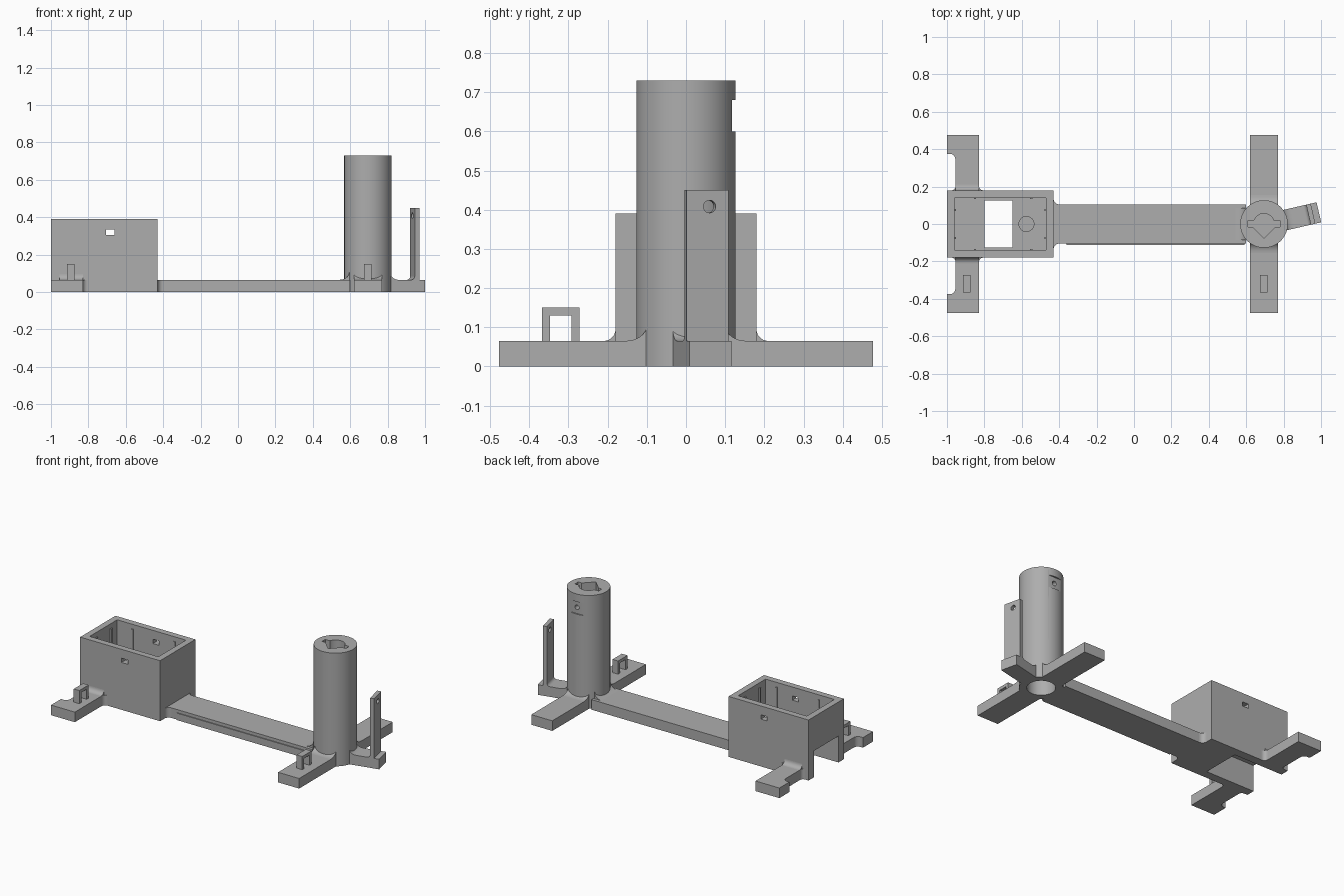
import bpy, bmesh, math
from mathutils import Vector, Matrix

if "Cube" in bpy.data.objects:
    bpy.data.objects.remove(bpy.data.objects["Cube"])

grey = bpy.data.materials.new("plain_grey")
grey.use_nodes = True
GREY = (0.42, 0.42, 0.42, 1)
grey.diffuse_color = GREY
grey.node_tree.nodes["Principled BSDF"].inputs["Base Color"].default_value = GREY


def prism(name, outline, sweep):
    """Solid made by sweeping a closed 3D outline along a vector."""
    bm = bmesh.new()
    low = [bm.verts.new(p) for p in outline]
    high = [bm.verts.new(Vector(p) + Vector(sweep)) for p in outline]
    bm.faces.new(low)
    bm.faces.new(high)
    for i in range(len(low)):
        j = (i + 1) % len(low)
        bm.faces.new((low[i], low[j], high[j], high[i]))
    bmesh.ops.recalc_face_normals(bm, faces=bm.faces)
    mesh = bpy.data.meshes.new(name)
    bm.to_mesh(mesh)
    bm.free()
    mesh.materials.append(grey)
    ob = bpy.data.objects.new(name, mesh)
    bpy.context.collection.objects.link(ob)
    return ob


def box(name, x, y, z):
    pts = [(x[0], y[0], z[0]), (x[1], y[0], z[0]), (x[1], y[1], z[0]), (x[0], y[1], z[0])]
    return prism(name, pts, (0, 0, z[1] - z[0]))


def rod(name, base, axis, radius, sides=64):
    base, axis = Vector(base), Vector(axis)
    turn = axis.to_track_quat('Z', 'Y')
    ring = [base + turn @ Vector((radius * math.cos(math.tau * i / sides),
                                  radius * math.sin(math.tau * i / sides), 0)) for i in range(sides)]
    return prism(name, ring, axis)


def cove(name, corner, a, b, sweep):
    """Concave fillet filling the corner between directions a and b."""
    corner, a, b = Vector(corner), Vector(a), Vector(b)
    arc = [math.pi / 2 * i / 8 for i in range(9)]
    pts = [corner + a * (1 - math.sin(t)) + b * (1 - math.cos(t)) for t in arc]
    return prism(name, [corner] + pts, sweep)


def cut(ob, *cutters):
    for c in cutters:
        m = ob.modifiers.new("cut", 'BOOLEAN')
        m.operation, m.solver, m.object = 'DIFFERENCE', 'EXACT', c
    bpy.context.view_layer.update()
    baked = bpy.data.meshes.new_from_object(ob.evaluated_get(bpy.context.evaluated_depsgraph_get()))
    ob.modifiers.clear()
    ob.data = baked
    for c in cutters:
        bpy.data.objects.remove(c)


T = 0.065       # base thickness
CX = 0.695      # column centre
R = 0.127       # column radius

# Housing: open tray on top, open channel below, cable windows
housing = box("housing", (-1, -0.43), (-0.18, 0.18), (0, 0.39))
cut(housing,
    box("tray_cut", (-0.96, -0.47), (-0.14, 0.14), (0.2, 0.5)),
    box("channel_cut", (-1.1, -0.65), (-0.125, 0.125), (-0.1, 0.17)),
    box("slot_cut", (-0.8, -0.65), (-0.125, 0.125), (0.1, 0.3)),
    box("window_cut", (-0.705, -0.66), (-0.3, 0.3), (0.305, 0.333)),
    rod("pocket_cut", (-0.575, 0, 0.1), (0, 0, 0.2), 0.04))

# Small ribs inside the tray
for s in (-1, 1):
    for x in (-0.85, -0.55):
        box("tray_side_rib", (x - 0.006, x + 0.006), sorted((s * 0.134, s * 0.145)), (0.2, 0.36))
    for x in (-0.957, -0.473):
        box("tray_end_rib", (x - 0.006, x + 0.006), (s * 0.075 - 0.006, s * 0.075 + 0.006), (0.2, 0.36))

# Connecting beam with a shallow side rail
box("beam", (-0.44, 0.6), (-0.105, 0.105), (0, T))
box("beam_side_rail", (-0.36, 0.59), (-0.111, -0.1), (0, 0.045))

# Feet, mirrored front and back
for s in (-1, 1):
    end = s * 0.477
    box("column_foot", (CX - 0.075, CX + 0.075), sorted((s * 0.095, end)), (0, T))
    foot = [(-0.955, s * 0.17, 0), (-0.83, s * 0.17, 0), (-0.83, end, 0),
            (-1, end, 0), (-1, s * 0.375, 0), (-0.955, s * 0.375, 0)]
    prism("housing_foot", foot, (0, 0, T))
    up = (0, 0, T)
    cove("foot_notch_fillet", (-0.955, s * 0.375, 0), (-0.03, 0, 0), (0, -s * 0.03, 0), up)
    cove("foot_outer_fillet", (-0.955, s * 0.18, 0), (-0.02, 0, 0), (0, s * 0.02, 0), up)
    cove("foot_inner_fillet", (-0.83, s * 0.18, 0), (0.025, 0, 0), (0, s * 0.025, 0), up)
    cove("beam_fillet", (-0.43, s * 0.105, 0), (0.03, 0, 0), (0, s * 0.03, 0), up)
    cove("foot_top_fillet", (-0.955, s * 0.18, T), (0, s * 0.03, 0), (0, 0, 0.03), (0.125, 0, 0))
    cove("column_foot_fillet", (CX - 0.075, s * 0.1, T), (0, s * 0.055, 0), (0, 0, 0.04), (0.15, 0, 0))
cove("beam_top_fillet", (CX - 0.1, -0.085, T), (-0.055, 0, 0), (0, 0, 0.04), (0, 0.17, 0))

# Cable loops on the front feet
for x in (-0.895, CX):
    loop = [(-0.367, T), (-0.367, 0.15), (-0.272, 0.15), (-0.272, T),
            (-0.292, T), (-0.292, 0.13), (-0.347, 0.13), (-0.347, T)]
    prism("cable_loop", [(x - 0.02, y, z) for y, z in loop], (0.04, 0, 0))

# Column with keyed socket on top, bore below and a flat recess at the back
column = rod("column", (CX, 0, 0), (0, 0, 0.73), R, 96)
key = [(CX - 0.085, -0.015), (CX - 0.06, -0.015), (CX, -0.075), (CX + 0.06, -0.015),
       (CX + 0.085, -0.015), (CX + 0.085, 0.018)]
key += [(CX + 0.056 * math.cos(a), 0.056 * math.sin(a))
        for a in [math.radians(19 + 142 * i / 16) for i in range(17)]]
key.append((CX - 0.085, 0.018))
cut(column,
    prism("socket_cut", [(x, y, 0.45) for x, y in key], (0, 0, 0.4)),
    rod("bore_cut", (CX, 0, -0.1), (0, 0, 0.45), 0.083),
    box("recess_cut", (CX - 0.06, CX + 0.06), (0.118, 0.2), (0.6, 0.68)),
    rod("recess_hole_cut", (CX, 0.03, 0.64), (0, 0.2, 0), 0.015, 32))

# Side arm with a drilled upright, turned outward from the column
turn = Matrix.Translation((CX, 0, 0)) @ Matrix.Rotation(math.radians(13), 4, 'Z')
arm = box("side_arm", (0.1, 0.3), (-0.06, 0.05), (0, T))
upright = box("arm_upright", (0.243, 0.268), (-0.06, 0.05), (T - 0.01, 0.45))
cut(upright, rod("upright_hole_cut", (0.2, 0, 0.408), (0.1, 0, 0), 0.016, 32))
arm_parts = [arm, upright,
             cove("arm_column_fillet", (0.11, -0.06, T), (0.045, 0, 0), (0, 0, 0.035), (0, 0.11, 0)),
             cove("upright_fillet", (0.243, -0.06, T), (-0.02, 0, 0), (0, 0, 0.02), (0, 0.11, 0))]
for ob in arm_parts:
    ob.data.transform(turn)

# Smooth the round surfaces, keep edges sharp
bpy.ops.object.select_all(action='DESELECT')
for ob in bpy.context.collection.objects:
    if ob.type == 'MESH':
        ob.select_set(True)
        bpy.context.view_layer.objects.active = ob
bpy.ops.object.shade_smooth_by_angle(angle=math.radians(30))
